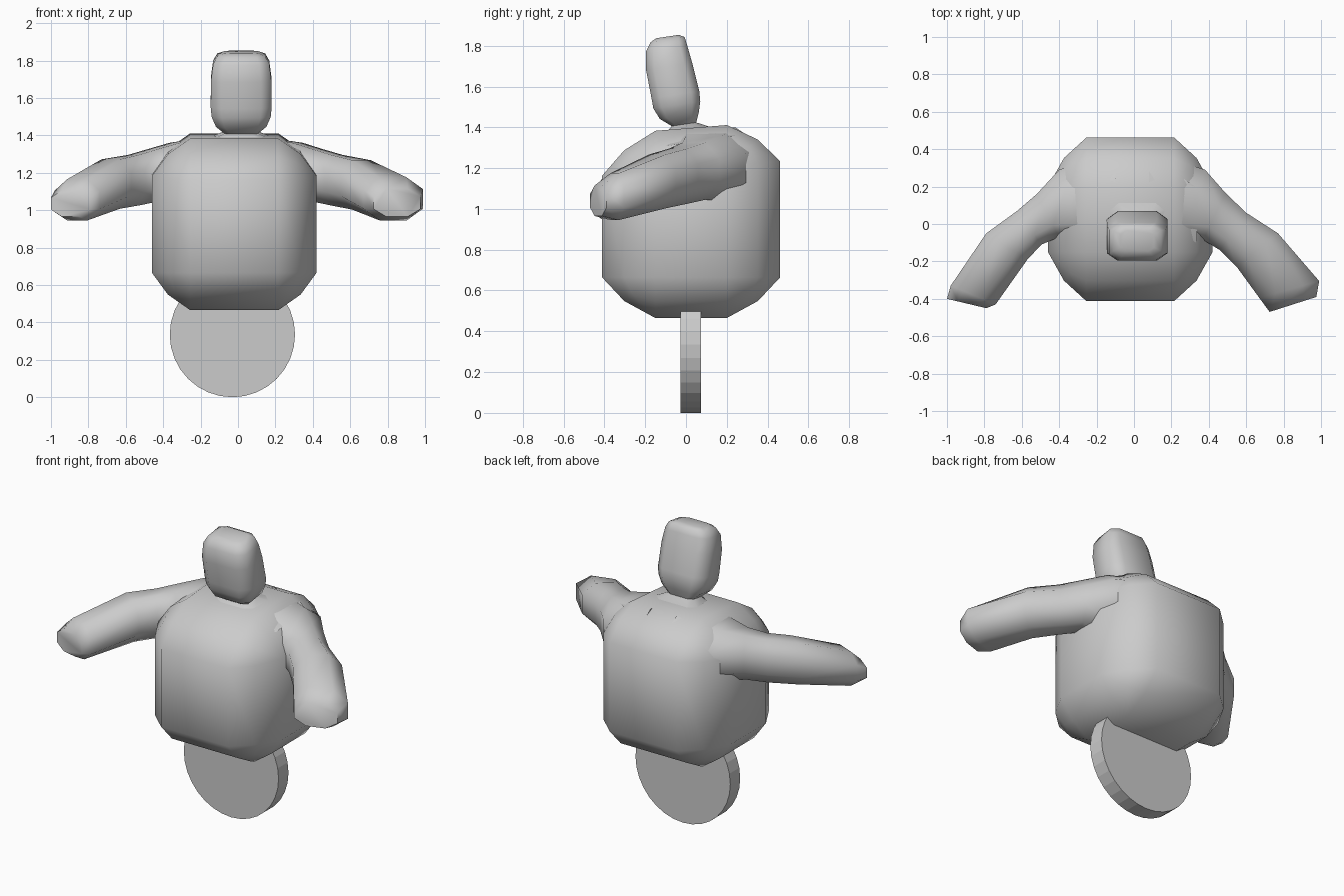
import bpy, bmesh, math
from mathutils import Vector

cube = bpy.data.objects.get("Cube")
if cube:
    bpy.data.objects.remove(cube, do_unlink=True)

GREY = (0.6, 0.6, 0.6, 1)
clay = bpy.data.materials.new("plain_grey")
clay.use_nodes = True
clay.diffuse_color = GREY
clay.node_tree.nodes["Principled BSDF"].inputs["Base Color"].default_value = GREY


def finish(name, bm, angle):
    bmesh.ops.recalc_face_normals(bm, faces=bm.faces)
    mesh = bpy.data.meshes.new(name)
    bm.to_mesh(mesh)
    bm.free()
    mesh.materials.append(clay)
    obj = bpy.data.objects.new(name, mesh)
    bpy.context.collection.objects.link(obj)
    bpy.ops.object.select_all(action="DESELECT")
    obj.select_set(True)
    bpy.context.view_layer.objects.active = obj
    bpy.ops.object.shade_smooth_by_angle(angle=math.radians(angle))
    return obj


def loft(name, rings, corner):
    """Skin rounded-rectangle rings given as (centre, half width, half height)."""
    c = corner
    outline = [(1, -c), (1, c), (c, 1), (-c, 1), (-1, c), (-1, -c), (-c, -1), (c, -1)]
    bm = bmesh.new()
    loops = [[bm.verts.new(Vector(p) + a * Vector(u) + b * Vector(v)) for a, b in outline]
             for p, u, v in rings]
    n = len(outline)
    for lo, hi in zip(loops, loops[1:]):
        for i in range(n):
            j = (i + 1) % n
            bm.faces.new((lo[i], lo[j], hi[j], hi[i]))
    bm.faces.new(loops[0])
    bm.faces.new(loops[-1])
    return finish(name, bm, 60)


# Body: bevelled box whose flat core and broad chamfered rim are sized per axis
centre, core, rim = (-0.02, 0.025, 0.93), (0.235, 0.175, 0.265), (0.205, 0.262, 0.2)
bm = bmesh.new()
bmesh.ops.create_cube(bm, size=2)
bmesh.ops.bevel(bm, geom=bm.edges[:], offset=0.5, segments=2, profile=0.34,
                affect="EDGES")
for v in bm.verts:
    for i in range(3):
        beyond = (abs(v.co[i]) - 0.5) * 2
        v.co[i] = centre[i] + math.copysign(core[i] + beyond * rim[i], v.co[i])
    if v.co.z > 1:
        v.co.z += 0.08 * v.co.y
finish("body", bm, 60)

# Head: leaning block on a pinched neck that flares into the shoulders
head = [(0.05, 1.33, 0.32, 0.22), (0.01, 1.385, 0.16, 0.11), (-0.01, 1.415, 0.09, 0.06),
        (-0.033, 1.455, 0.135, 0.095), (-0.045, 1.51, 0.158, 0.115),
        (-0.052, 1.56, 0.163, 0.117), (-0.083, 1.70, 0.162, 0.113),
        (-0.095, 1.79, 0.15, 0.10), (-0.09, 1.83, 0.128, 0.083), (-0.09, 1.845, 0.09, 0.055)]
loft("head", [((0.017, y, z), (hx, 0, 0), (0, hy, 0.15 * hy)) for y, z, hx, hy in head], 0.65)

# Arms: x, y, z, half-width vector in plan, half height
right = [(-0.10, 0.12, 1.22, 0, 0.27, 0.18), (-0.34, 0.09, 1.20, -0.06, 0.20, 0.16),
         (-0.46, 0.045, 1.185, -0.06, 0.115, 0.14), (-0.56, -0.02, 1.16, -0.065, 0.09, 0.135),
         (-0.68, -0.12, 1.14, -0.11, 0.07, 0.132), (-0.86, -0.38, 1.055, -0.12, 0.05, 0.11),
         (-0.895, -0.425, 1.035, -0.105, 0.025, 0.07)]
left = [(0.08, 0.12, 1.22, 0, 0.27, 0.18), (0.32, 0.09, 1.20, 0.06, 0.20, 0.16),
        (0.43, 0.04, 1.185, 0.06, 0.125, 0.14), (0.53, -0.04, 1.16, 0.07, 0.10, 0.135),
        (0.66, -0.14, 1.135, 0.11, 0.09, 0.132), (0.83, -0.35, 1.06, 0.16, 0.045, 0.115),
        (0.85, -0.43, 1.04, 0.125, 0.04, 0.075)]
for name, path in (("right_arm", right), ("left_arm", left)):
    loft(name, [((x, y, z), (ux, uy, 0), (0, 0, h)) for x, y, z, ux, uy, h in path], 0.45)

# Wheel: upright disc under the body
bm = bmesh.new()
bmesh.ops.create_cone(bm, cap_ends=True, segments=32, radius1=0.335, radius2=0.335, depth=0.1)
for v in bm.verts:
    x, y, z = v.co
    v.co = (x - 0.03, z + 0.024, y + 0.335)
finish("wheel", bm, 5)
